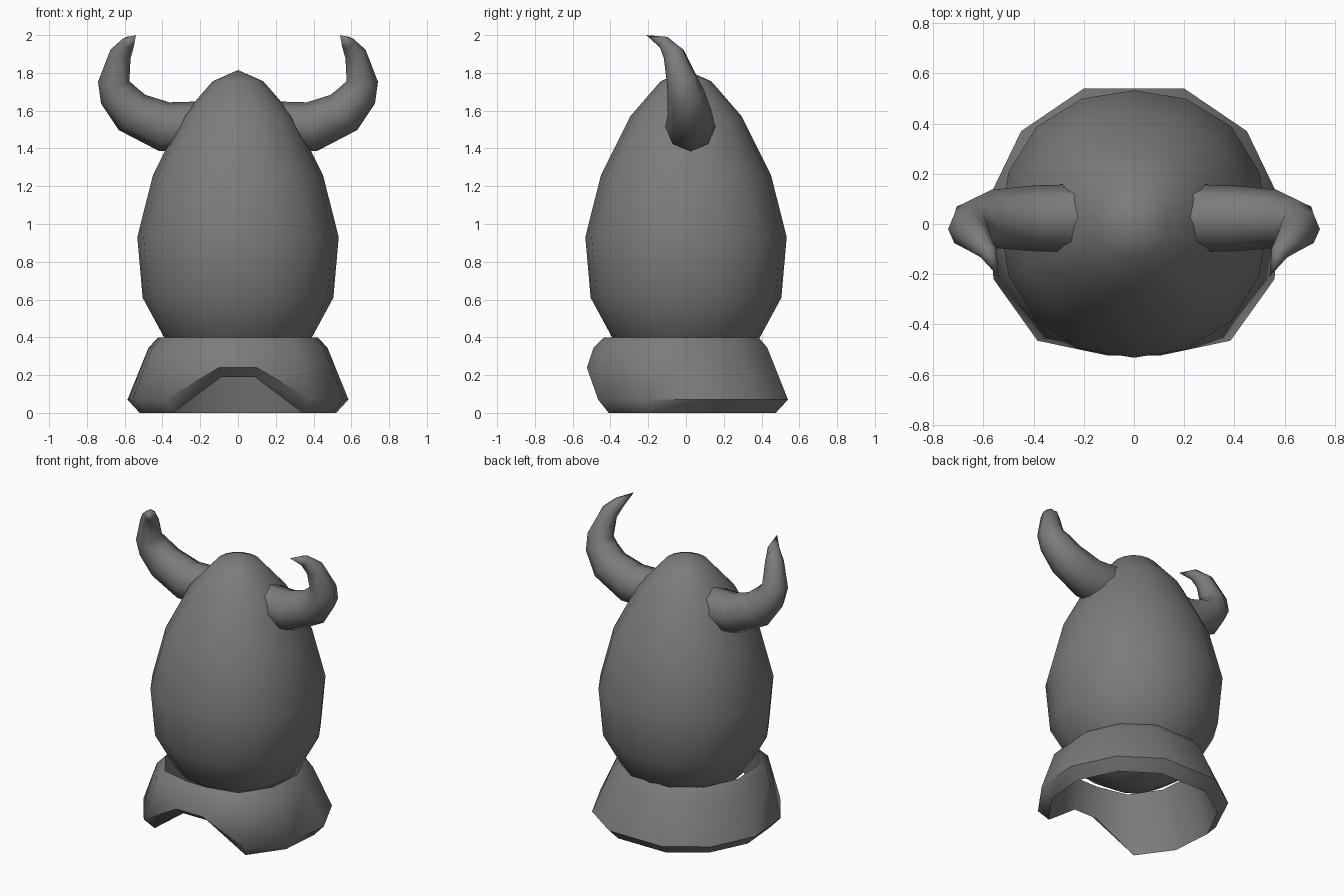
import bpy, bmesh
from math import sin, cos, pi, radians
from mathutils import Vector

if "Cube" in bpy.data.objects:
    bpy.data.objects.remove(bpy.data.objects["Cube"])

# Dark grey used on every part
grey = bpy.data.materials.new("dark_grey")
grey.diffuse_color = (0.2, 0.2, 0.2, 1)
grey.use_nodes = True
grey.node_tree.nodes["Principled BSDF"].inputs["Base Color"].default_value = grey.diffuse_color


def build(name, rings, start=None, end=None, loop=False, mirror=False, angle=60):
    """Skin a list of closed rings; start/end may be tip points, loop joins last to first."""
    bm = bmesh.new()
    vr = [[bm.verts.new(p) for p in r] for r in rings]
    n = len(vr[0])
    pairs = list(zip(vr, vr[1:])) + ([(vr[-1], vr[0])] if loop else [])
    for a, b in pairs:
        for i in range(n):
            j = (i + 1) % n
            bm.faces.new((a[i], a[j], b[j], b[i]))
    for point, r in ((start, vr[0]), (end, vr[-1])):
        if point:
            tip = bm.verts.new(point)
            for i in range(n):
                bm.faces.new((r[i], r[(i + 1) % n], tip))
    bmesh.ops.recalc_face_normals(bm, faces=bm.faces)
    me = bpy.data.meshes.new(name)
    bm.to_mesh(me)
    bm.free()
    me.materials.append(grey)
    ob = bpy.data.objects.new(name, me)
    bpy.context.collection.objects.link(ob)
    bpy.ops.object.select_all(action='DESELECT')
    ob.select_set(True)
    bpy.context.view_layer.objects.active = ob
    bpy.ops.object.shade_smooth_by_angle(angle=radians(angle))
    if mirror:
        ob.modifiers.new("Mirror", 'MIRROR')
    return ob


# Egg-shaped helmet dome, 16 sides, slightly fuller on the diagonals
profile = [(0.20, 0.25), (0.375, 0.37), (0.505, 0.61), (0.533, 0.93),
           (0.45, 1.26), (0.295, 1.57), (0.135, 1.755)]
dome = []
for r, z in profile:
    ring = []
    for i in range(16):
        q = i * pi / 8
        s = r * (1 + 0.03 * sin(2 * q) ** 2)
        ring.append((s * cos(q), s * sin(q), z))
    dome.append(ring)
build("helmet_dome", dome, start=(0, 0, 0.19), end=(0, 0, 1.815))

# Flared neck collar with a notch at the front
half = [(0.10, -0.525, 0.24), (0.385, -0.465, 0.07), (0.56, -0.22, 0.07),
        (0.585, 0.09, 0.07), (0.45, 0.37, 0.07), (0.20, 0.54, 0.07)]
outer_low = half + [(-x, y, z) for x, y, z in reversed(half)]
outer_top = [(x * 0.81, y * 0.864 - 0.036, 0.345) for x, y, z in outer_low]
inner_top = [(x * 0.89, y * 0.89, 0.40) for x, y, z in outer_top]
inner_low = [(x * 0.89, y * 0.88, max(0.0, z - (0.05 if z > 0.1 else 0.07)))
             for x, y, z in outer_low]
build("neck_collar", [outer_low, outer_top, inner_top, inner_low], loop=True)

# Curved horns: tapered octagonal sweep, mirrored to the other side
path = [((0.16, 0.025, 1.515), 0.135), ((0.39, 0.022, 1.515), 0.132),
        ((0.56, 0.02, 1.59), 0.117), ((0.637, 0.0, 1.685), 0.10),
        ((0.658, -0.02, 1.755), 0.083), ((0.622, -0.065, 1.90), 0.058),
        ((0.58, -0.115, 1.96), 0.036)]
tip = Vector((0.54, -0.21, 2.0))
centres = [Vector(p) for p, r in path]
along = centres + [tip]
horn = []
for k, (c, (p, r)) in enumerate(zip(centres, path)):
    a = (along[k + 1] - c).normalized()
    b = (c - along[k - 1]).normalized() if k else a
    t = (a + b).normalized()
    u = Vector((0, 1, 0))
    u = (u - t * u.dot(t)).normalized()
    v = t.cross(u)
    horn.append([c + r * (u * cos(q) + v * sin(q))
                 for q in (i * pi / 4 for i in range(8))])
build("horns", horn, start=centres[0], end=tip, mirror=True, angle=70)
